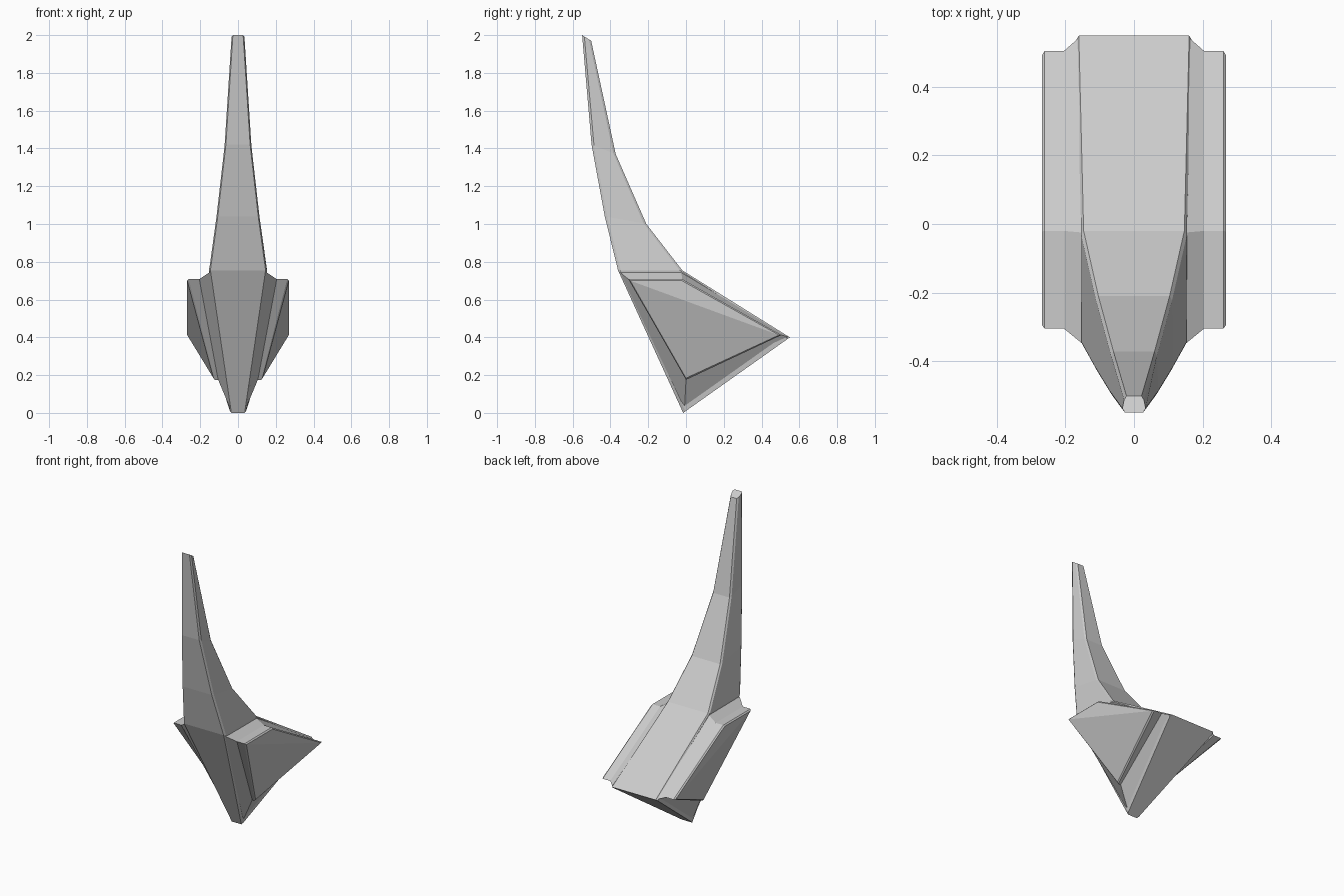
import bpy, bmesh
from mathutils import Vector

if "Cube" in bpy.data.objects:
    bpy.data.objects.remove(bpy.data.objects["Cube"])


def loft(name, rings, mirror=False):
    """Skin a series of equal-length closed rings and cap both ends."""
    bm = bmesh.new()
    loops = [[bm.verts.new(p) for p in ring] for ring in rings]
    n = len(loops[0])
    for a, b in zip(loops, loops[1:]):
        for i in range(n):
            j = (i + 1) % n
            bm.faces.new((a[i], a[j], b[j], b[i]))
    bm.faces.new(loops[0])
    if n == 4:
        # outer plate folds along its front-top to rear diagonal
        a, b, c, d = loops[-1]
        bm.faces.new((a, b, c))
        bm.faces.new((a, c, d))
    else:
        bm.faces.new(loops[-1])
    bmesh.ops.recalc_face_normals(bm, faces=bm.faces)
    mesh = bpy.data.meshes.new(name)
    bm.to_mesh(mesh)
    bm.free()
    obj = bpy.data.objects.new(name, mesh)
    bpy.context.collection.objects.link(obj)
    if mirror:
        mod = obj.modifiers.new("Mirror", 'MIRROR')
        mod.use_axis[0] = True
    return obj


def section(fy, fz, fw, ry, rz, rw, inset=0.014, flare=0.007):
    """Chamfered cross-section running from the front edge to the rear edge."""
    f, r = Vector((0, fy, fz)), Vector((0, ry, rz))
    d = (r - f).normalized() * inset
    half = [f + Vector((fw, 0, 0)), f + d + Vector((fw + flare, 0, 0)),
            r - d + Vector((rw + flare, 0, 0)), r + Vector((rw, 0, 0))]
    return half + [Vector((-p.x, p.y, p.z)) for p in reversed(half)]


# Curved blade and wedge body: front y, z, half width; rear y, z, half width
stations = [
    (-0.55, 2.00, 0.027, -0.502, 1.97, 0.022),
    (-0.50, 1.42, 0.064, -0.372, 1.37, 0.060),
    (-0.43, 1.04, 0.107, -0.21, 1.00, 0.104),
    (-0.36, 0.755, 0.146, -0.02, 0.755, 0.147),
    (-0.015, 0.00, 0.035, 0.55, 0.40, 0.161),
]
loft("blade_body", [section(*s) for s in stations])

# Side pods: sloped shoulder, straight wall, then a small chamfer to the plate
pod = [
    [(0.150, -0.350, 0.745), (0.150, -0.025, 0.745), (0.165, 0.540, 0.402), (0.040, -0.008, 0.02)],
    [(0.205, -0.305, 0.708), (0.205, -0.020, 0.708), (0.205, 0.505, 0.412), (0.105, 0.000, 0.175)],
    [(0.261, -0.305, 0.708), (0.261, -0.020, 0.708), (0.261, 0.505, 0.412), (0.123, 0.000, 0.175)],
    [(0.269, -0.295, 0.700), (0.269, -0.022, 0.700), (0.269, 0.492, 0.412), (0.130, 0.000, 0.184)],
]
loft("side_pods", pod, mirror=True)
